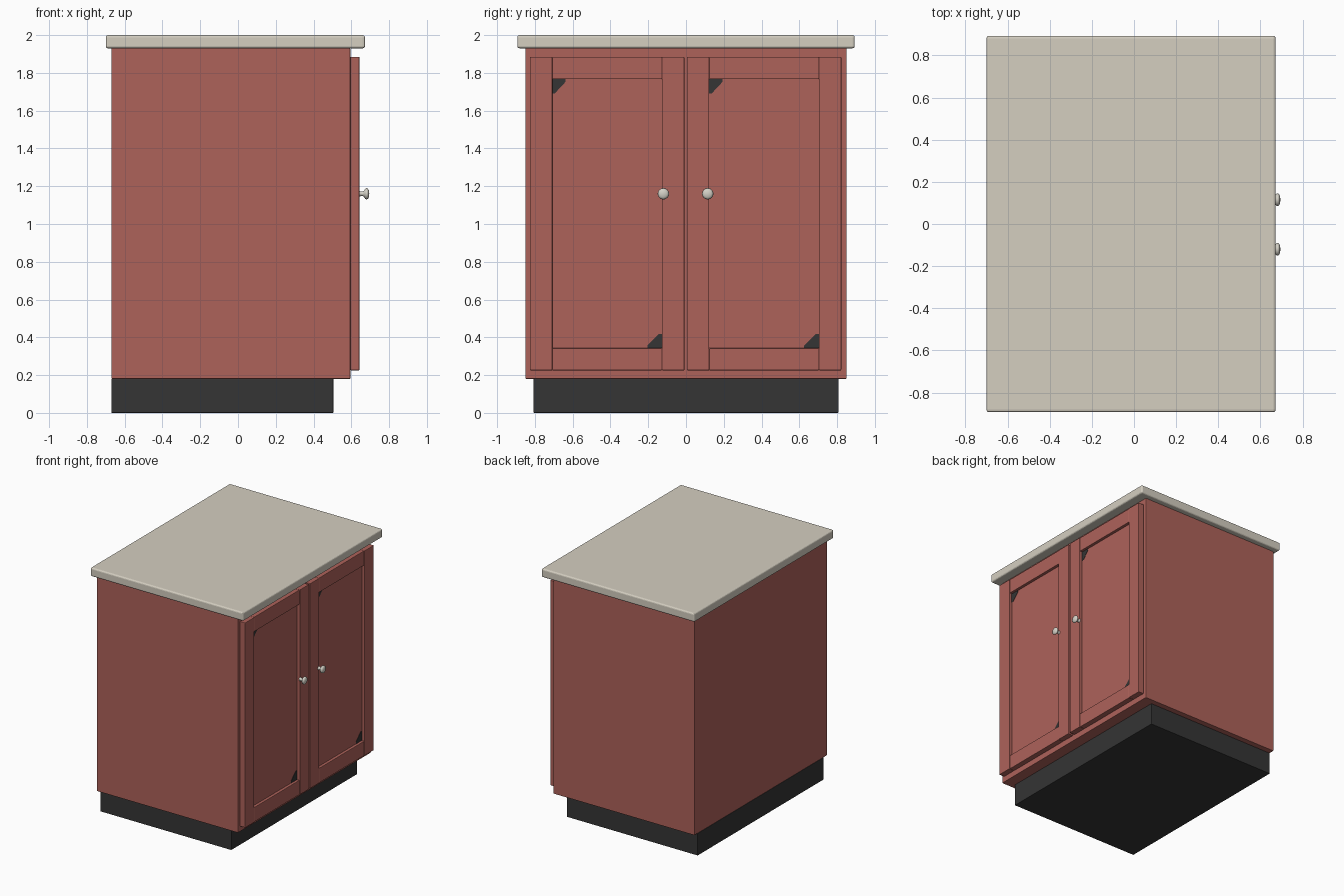
import bpy
import bmesh
import math
from mathutils import Matrix

cube = bpy.data.objects.get("Cube")
if cube:
    bpy.data.objects.remove(cube, do_unlink=True)


def material(name, rgb):
    mat = bpy.data.materials.new(name)
    mat.use_nodes = True
    mat.diffuse_color = (*rgb, 1)
    mat.node_tree.nodes["Principled BSDF"].inputs["Base Color"].default_value = (*rgb, 1)
    return mat


RED = material("brick red paint", (0.42, 0.122, 0.102))
STONE = material("pale stone", (0.66, 0.62, 0.53))
DARK = material("charcoal", (0.035, 0.035, 0.035))
KNOB = material("knob ceramic", (0.66, 0.64, 0.57))


def add(name, bm, mat):
    bmesh.ops.recalc_face_normals(bm, faces=bm.faces)
    mesh = bpy.data.meshes.new(name)
    bm.to_mesh(mesh)
    bm.free()
    mesh.materials.append(mat)
    obj = bpy.data.objects.new(name, mesh)
    bpy.context.collection.objects.link(obj)
    return obj


def box(name, x, y, z, mat, bevel=0.004, segments=2):
    """Box from (low, high) ranges on each axis, with softened edges."""
    bm = bmesh.new()
    bmesh.ops.create_cube(bm, size=1)
    for v in bm.verts:
        for axis, (low, high) in enumerate((x, y, z)):
            v.co[axis] = high if v.co[axis] > 0 else low
    obj = add(name, bm, mat)
    if bevel:
        mod = obj.modifiers.new("soft edges", "BEVEL")
        mod.width = bevel
        mod.segments = segments
    return obj


def corner_plate(name, y, z, dy, dz):
    """Thin dark corner piece lying on a door panel."""
    bm = bmesh.new()
    outline = [(0, 0), (1, 0), (1, 0.2), (0.2, 1), (0, 1)]
    face = bm.faces.new([bm.verts.new((PANEL_X, y + dy * u, z + dz * v)) for u, v in outline])
    out = bmesh.ops.extrude_face_region(bm, geom=[face])
    for v in out["geom"]:
        if isinstance(v, bmesh.types.BMVert):
            v.co.x += 0.002
    add(name, bm, DARK)


def knob(name, y, z):
    """Turned knob: a profile spun about the x axis."""
    profile = [(0, 0.016), (0.004, 0.014), (0.018, 0.011), (0.026, 0.015),
               (0.034, 0.027), (0.040, 0.030), (0.047, 0.028), (0.053, 0.018), (0.055, 0)]
    bm = bmesh.new()
    verts = [bm.verts.new((x, r, 0)) for x, r in profile]
    edges = [bm.edges.new(pair) for pair in zip(verts, verts[1:])]
    bmesh.ops.spin(bm, geom=verts + edges, cent=(0, 0, 0), axis=(1, 0, 0),
                   angle=math.tau, steps=24)
    bmesh.ops.remove_doubles(bm, verts=bm.verts, dist=0.0005)
    bmesh.ops.transform(bm, matrix=Matrix.Translation((0.64, y, z)), verts=bm.verts)
    for f in bm.faces:
        f.smooth = True
    add(name, bm, KNOB)


# Plinth, carcass and countertop
box("toe_kick", (-0.67, 0.505), (-0.807, 0.807), (0, 0.18), DARK, 0.003)
box("carcass", (-0.67, 0.595), (-0.85, 0.85), (0.18, 1.93), RED)
box("countertop", (-0.70, 0.672), (-0.893, 0.893), (1.93, 2.0), STONE, 0.012, 3)

# Doors: two stiles, two rails and a recessed panel each
PANEL_X = 0.617
DOOR_X = (0.595, 0.643)
BOTTOM, TOP, RAIL = 0.225, 1.885, 0.118
for side, start, end in (("right", -0.826, -0.009), ("left", 0.005, 0.822)):
    inner = (start + RAIL, end - RAIL)
    for part, y in (("outer_stile", (start, inner[0])), ("inner_stile", (inner[1], end))):
        box(f"{side}_door_{part}", DOOR_X, y, (BOTTOM, TOP), RED)
    for part, z in (("bottom_rail", (BOTTOM, BOTTOM + RAIL)), ("top_rail", (TOP - RAIL, TOP))):
        box(f"{side}_door_{part}", (0.595, 0.64), inner, z, RED)
    box(f"{side}_door_panel", (0.59, PANEL_X), inner, (BOTTOM + RAIL, TOP - RAIL), RED, 0)
    corner_plate(f"{side}_door_lower_corner", inner[1], BOTTOM + RAIL, -0.078, 0.075)
    corner_plate(f"{side}_door_upper_corner", inner[0], TOP - RAIL, 0.07, -0.075)
    knob(f"{side}_door_knob", -0.12 if side == "right" else 0.115, 1.16)
